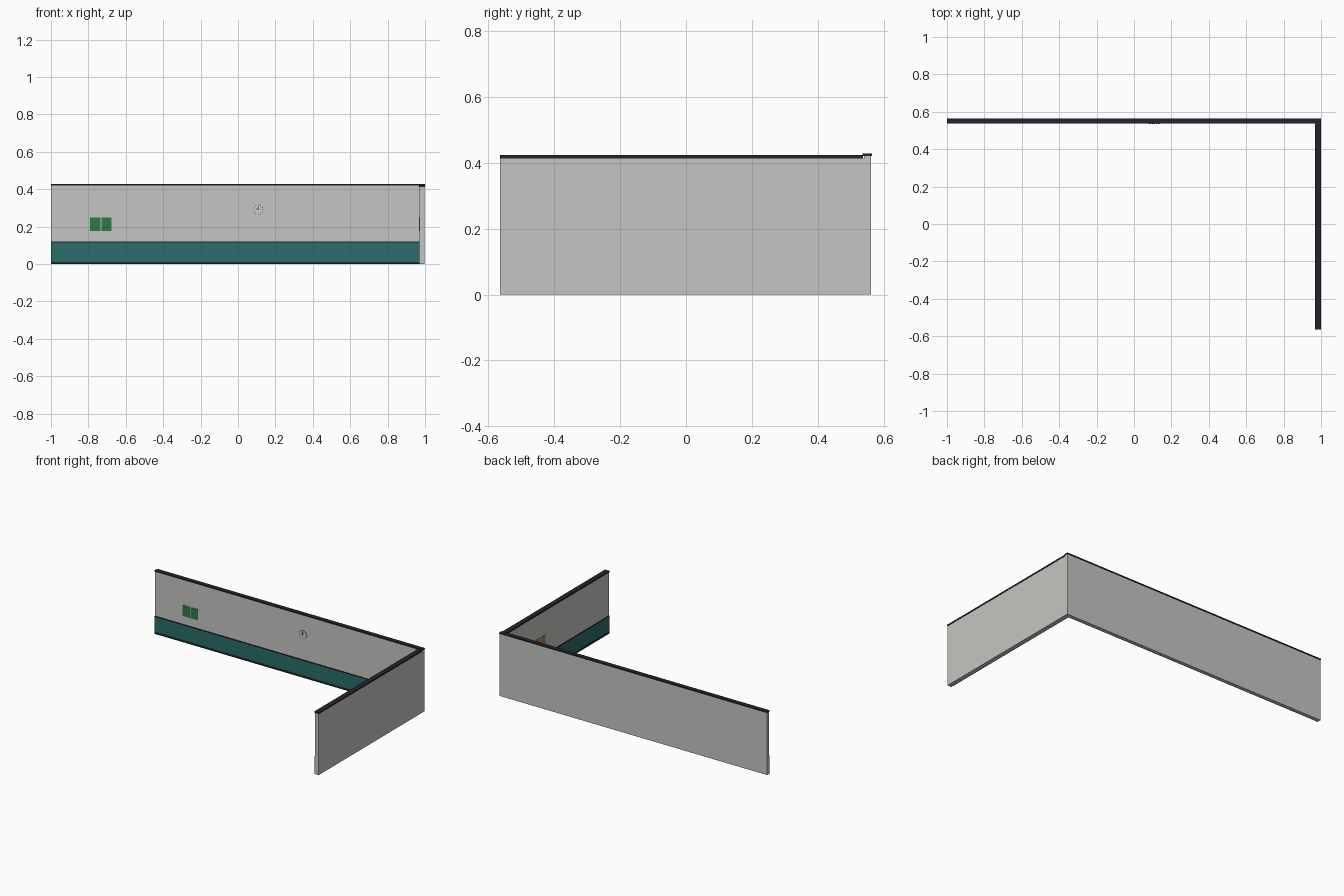
import bpy, math
from mathutils import Matrix

if "Cube" in bpy.data.objects:
    bpy.data.objects.remove(bpy.data.objects["Cube"])


def material(name, r, g, b):
    m = bpy.data.materials.new(name)
    m.diffuse_color = (r, g, b, 1)
    m.use_nodes = True
    m.node_tree.nodes["Principled BSDF"].inputs["Base Color"].default_value = m.diffuse_color
    return m


GREY = material("wall_grey", 0.56, 0.56, 0.54)
TEAL = material("wainscot_teal", 0.02, 0.155, 0.14)
DARK = material("trim_dark", 0.018, 0.018, 0.026)
GREEN = material("notice_green", 0.03, 0.19, 0.06)
ORANGE = material("notice_orange", 0.48, 0.2, 0.06)


def box(name, mat, x0, x1, y0, y1, z0, z1):
    bpy.ops.mesh.primitive_cube_add(size=1)
    ob = bpy.context.object
    ob.name = name
    ob.data.transform(Matrix.Translation(((x0 + x1) / 2, (y0 + y1) / 2, (z0 + z1) / 2))
                      @ Matrix.Diagonal((x1 - x0, y1 - y0, z1 - z0, 1)))
    ob.data.materials.append(mat)
    return ob


BACK_Y = 0.54    # inner face of back wall
SIDE_X = 0.971   # inner face of side wall

# Wall slabs and their top caps
box("back_wall", GREY, -1, 0.998, BACK_Y, 0.562, 0, 0.42)
box("side_wall", GREY, SIDE_X, 0.998, -0.565, BACK_Y, 0, 0.413)
box("back_cap", DARK, -1, 1, 0.536, 0.565, 0.42, 0.428)
box("side_cap", DARK, 0.967, 1, -0.565, 0.537, 0.413, 0.423)

# Inner layers on both walls: name, colour, protrusion, bottom, top
for name, mat, d, z0, z1 in (("wainscot", TEAL, 0.002, 0.012, 0.114),
                             ("baseboard", DARK, 0.004, 0.0, 0.012),
                             ("dado_rail", DARK, 0.004, 0.114, 0.12)):
    box("back_" + name, mat, -1, SIDE_X, BACK_Y - d, BACK_Y, z0, z1)
    box("side_" + name, mat, SIDE_X - d, SIDE_X, -0.565, BACK_Y, z0, z1)

# Paired notices on each wall
for i, s in enumerate((-0.03, 0.03)):
    c = -0.733 + s
    box(f"green_notice_{i}", GREEN, c - 0.027, c + 0.027, BACK_Y - 0.002, BACK_Y, 0.176, 0.25)
    c = 0.17 + s
    box(f"orange_notice_{i}", ORANGE, SIDE_X - 0.002, SIDE_X, c - 0.027, c + 0.027, 0.176, 0.25)

# Clock: disc, hour ticks and two hands
CX, CZ, FACE_Y = 0.108, 0.29, 0.536
bpy.ops.mesh.primitive_cylinder_add(vertices=32, radius=0.028, depth=0.004,
                                    location=(CX, 0.538, CZ),
                                    rotation=(math.pi / 2, 0, 0))
clock = bpy.context.object
clock.name = "clock_face"
clock.data.materials.append(GREY)
bpy.ops.object.shade_smooth_by_angle()


def clock_bar(name, angle, r0, r1, w):
    ob = box(name, DARK, -w / 2, w / 2, -0.001, 0, r0, r1)
    ob.location = (CX, FACE_Y, CZ)
    ob.rotation_euler = (0, angle, 0)


for i in range(12):
    clock_bar(f"hour_tick_{i}", math.radians(30 * i), 0.024, 0.028, 0.003)
clock_bar("minute_hand", 0, 0, 0.018, 0.002)
clock_bar("hour_hand", math.radians(-60), 0, 0.012, 0.0025)
